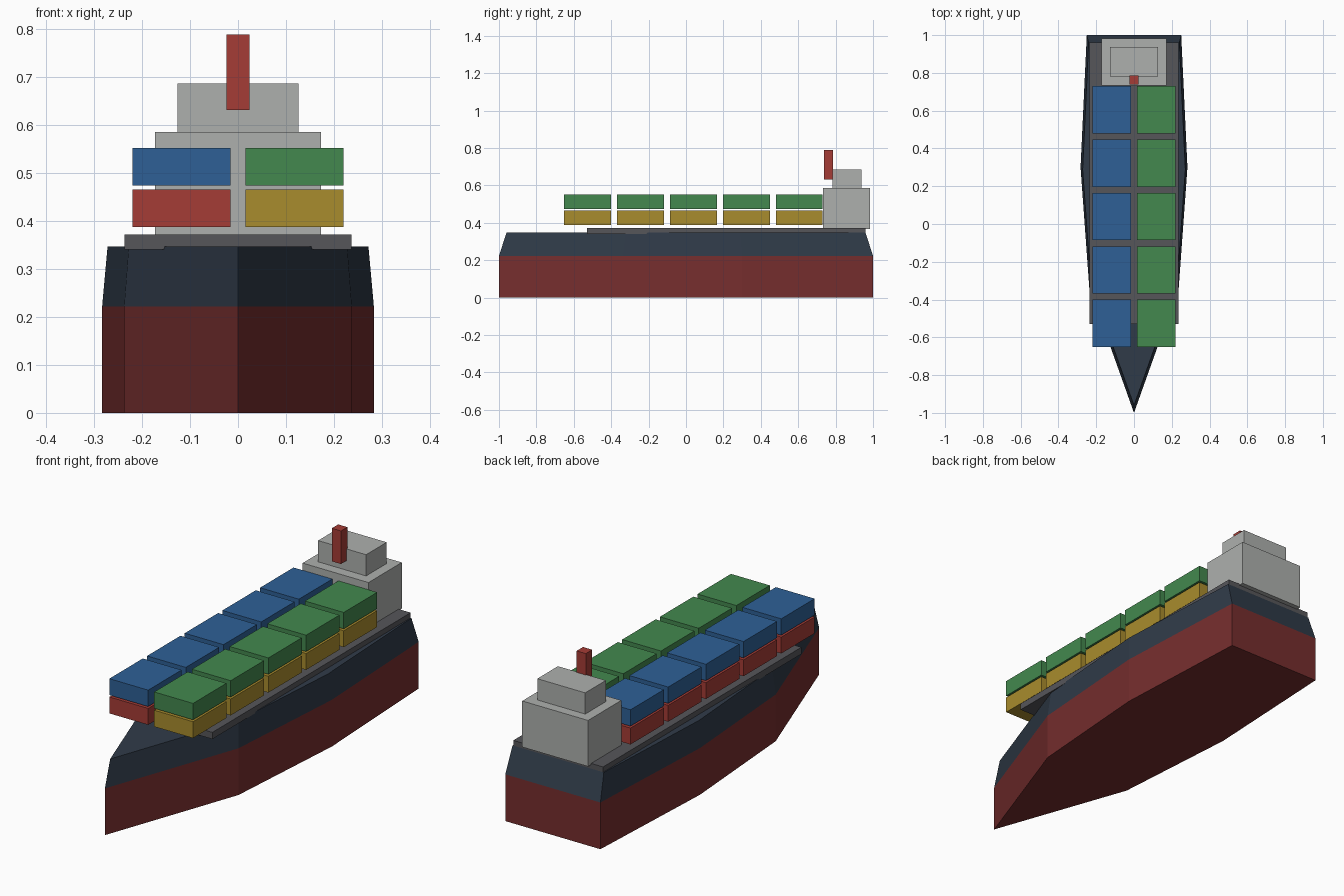
import bpy
import bmesh

if "Cube" in bpy.data.objects:
    bpy.data.objects.remove(bpy.data.objects["Cube"])


def material(name, rgb):
    """Flat colour given as 0-255 sRGB, stored as linear."""
    mat = bpy.data.materials.new(name)
    lin = [((c / 255 + 0.055) / 1.055) ** 2.4 for c in rgb]
    mat.diffuse_color = (*lin, 1.0)
    mat.use_nodes = True
    mat.node_tree.nodes["Principled BSDF"].inputs["Base Color"].default_value = mat.diffuse_color
    return mat


NAVY = material("navy", (48, 59, 73))
HULL_RED = material("hull_red", (118, 46, 46))
DECK_GREY = material("deck_grey", (86, 86, 90))
LIGHT_GREY = material("light_grey", (174, 176, 174))
RED = material("red", (165, 60, 54))
BLUE = material("blue", (46, 96, 150))
GREEN = material("green", (67, 136, 78))
YELLOW = material("yellow", (169, 140, 45))


def finish(name, bm, mats):
    bmesh.ops.recalc_face_normals(bm, faces=bm.faces)
    mesh = bpy.data.meshes.new(name)
    bm.to_mesh(mesh)
    bm.free()
    for m in mats:
        mesh.materials.append(m)
    obj = bpy.data.objects.new(name, mesh)
    bpy.context.collection.objects.link(obj)
    return obj


def box(name, xs, ys, zs, mat):
    """Box from its x, y and z limits."""
    bm = bmesh.new()
    bmesh.ops.create_cube(bm, size=1)
    for v in bm.verts:
        v.co = [lim[0] if c < 0 else lim[1] for lim, c in zip((xs, ys, zs), v.co)]
    return finish(name, bm, [mat])


# Hull: pointed outline lofted straight up, then drawn in towards the deck
half = [(0.237, -0.335), (0.283, 0.30), (0.25, 1.0)]
outline = [(0, -1.0)] + half + [(-x, y) for x, y in reversed(half)]
bm = bmesh.new()
rings = [[bm.verts.new((x * s, y * s, z)) for x, y in outline]
         for z, s in ((0, 1), (0.222, 1), (0.347, 0.96))]
bm.faces.new(rings[0])
bm.faces.new(rings[-1])
n = len(outline)
for lower, upper in zip(rings, rings[1:]):
    for i in range(n):
        j = (i + 1) % n
        bm.faces.new((lower[i], lower[j], upper[j], upper[i]))
# Red below the waterline, navy above
for f in bm.faces:
    f.material_index = 0 if f.calc_center_median().z > 0.2 else 1
finish("hull", bm, [NAVY, HULL_RED])

# Cargo deck plate, slightly wider than the hull near its front
box("cargo_deck", (-0.236, 0.236), (-0.53, 0.96), (0.34, 0.372), DECK_GREY)

# Deckhouse, bridge and funnel at the stern
box("deckhouse", (-0.173, 0.173), (0.733, 0.983), (0.366, 0.585), LIGHT_GREY)
box("bridge", (-0.126, 0.126), (0.782, 0.937), (0.585, 0.686), LIGHT_GREY)
box("funnel", (-0.024, 0.024), (0.739, 0.787), (0.631, 0.788), RED)

# Containers: five bays, two tiers, two columns
tiers = [((0.387, 0.465), RED, YELLOW), ((0.474, 0.552), BLUE, GREEN)]
for bay in range(5):
    y = -0.652 + 0.283 * bay
    for tier, (zs, left, right) in enumerate(tiers):
        box(f"container_left_{bay}_{tier}", (-0.22, -0.016), (y, y + 0.251), zs, left)
        box(f"container_right_{bay}_{tier}", (0.016, 0.22), (y, y + 0.251), zs, right)
